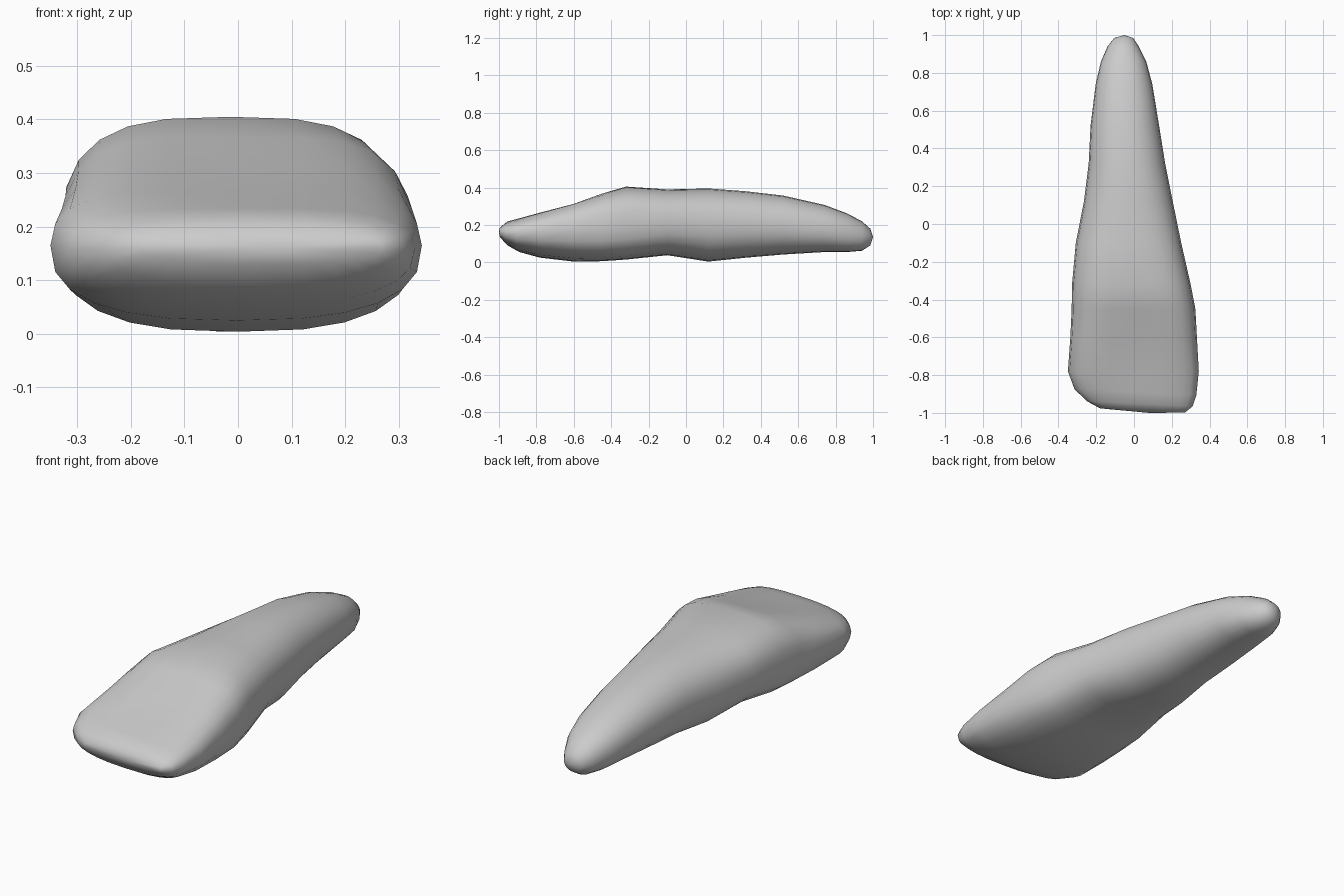
import bpy
import bmesh
from math import cos, sin, pi, copysign

cube = bpy.data.objects.get("Cube")
if cube:
    bpy.data.objects.remove(cube, do_unlink=True)

# Single enamel-grey material
grey = bpy.data.materials.new("plain_grey")
grey.use_nodes = True
colour = (0.6, 0.6, 0.6, 1)
grey.diffuse_color = colour
grey.node_tree.nodes["Principled BSDF"].inputs["Base Color"].default_value = colour

SIDES = 24

# Cross-sections: y, left x, right x, bottom z, widest z, top z, squareness, dish
sections = [
    (-0.985, -0.18, 0.27, 0.13, 0.16, 0.19, 2.5, 0),
    (-0.95, -0.25, 0.31, 0.09, 0.16, 0.22, 2.5, 0),
    (-0.89, -0.315, 0.33, 0.055, 0.16, 0.24, 2.6, 0.005),
    (-0.78, -0.35, 0.343, 0.025, 0.165, 0.28, 2.6, 0.015),
    (-0.60, -0.337, 0.333, 0.004, 0.175, 0.335, 2.7, 0.025),
    (-0.45, -0.33, 0.325, 0.006, 0.18, 0.382, 2.8, 0.015),
    (-0.32, -0.328, 0.30, 0.015, 0.19, 0.41, 2.8, 0.005),
    (-0.10, -0.308, 0.25, 0.038, 0.21, 0.39, 2.5, 0),
    (0.12, -0.265, 0.205, 0.004, 0.20, 0.395, 2.3, 0),
    (0.32, -0.24, 0.165, 0.025, 0.20, 0.38, 2.2, 0),
    (0.52, -0.23, 0.133, 0.042, 0.195, 0.357, 2.2, 0),
    (0.74, -0.203, 0.097, 0.055, 0.175, 0.307, 2.2, 0),
    (0.86, -0.175, 0.065, 0.055, 0.155, 0.262, 2.2, 0),
    (0.94, -0.14, 0.025, 0.062, 0.14, 0.22, 2.1, 0),
    (0.985, -0.105, -0.005, 0.09, 0.135, 0.18, 2, 0),
]


def rounded(value, power):
    return copysign(abs(value) ** (2 / power), value)


def add_ring(bm, y, left, right, low, mid, high, power, dish):
    ring = []
    for i in range(SIDES):
        a = 2 * pi * i / SIDES
        u, v = rounded(cos(a), power), rounded(sin(a), power)
        x = (left + right) / 2 + u * (right - left) / 2
        z = mid + v * (high - mid if v > 0 else mid - low)
        if v > 0:
            z -= dish * max(0, 1 - 2 * u * u)
        # The biting edge slants slightly
        slant = -0.05 * x if y < -0.85 else 0
        ring.append(bm.verts.new((x, y + slant, z)))
    return ring


# Tooth body: wide scooped crown lofted into a tapering root
bm = bmesh.new()
rings = [add_ring(bm, *s) for s in sections]
for a, b in zip(rings, rings[1:]):
    for i in range(SIDES):
        j = (i + 1) % SIDES
        bm.faces.new((a[i], a[j], b[j], b[i]))

# Rounded ends
for ring, tip in ((rings[0], (0.08, -1, 0.16)), (rings[-1], (-0.05, 1, 0.135))):
    centre = bm.verts.new(tip)
    for i in range(SIDES):
        bm.faces.new((ring[i], ring[(i + 1) % SIDES], centre))
bmesh.ops.recalc_face_normals(bm, faces=bm.faces)

mesh = bpy.data.meshes.new("tooth_body")
bm.to_mesh(mesh)
bm.free()
mesh.materials.append(grey)
mesh.shade_smooth()
tooth = bpy.data.objects.new("tooth_body", mesh)
bpy.context.scene.collection.objects.link(tooth)
